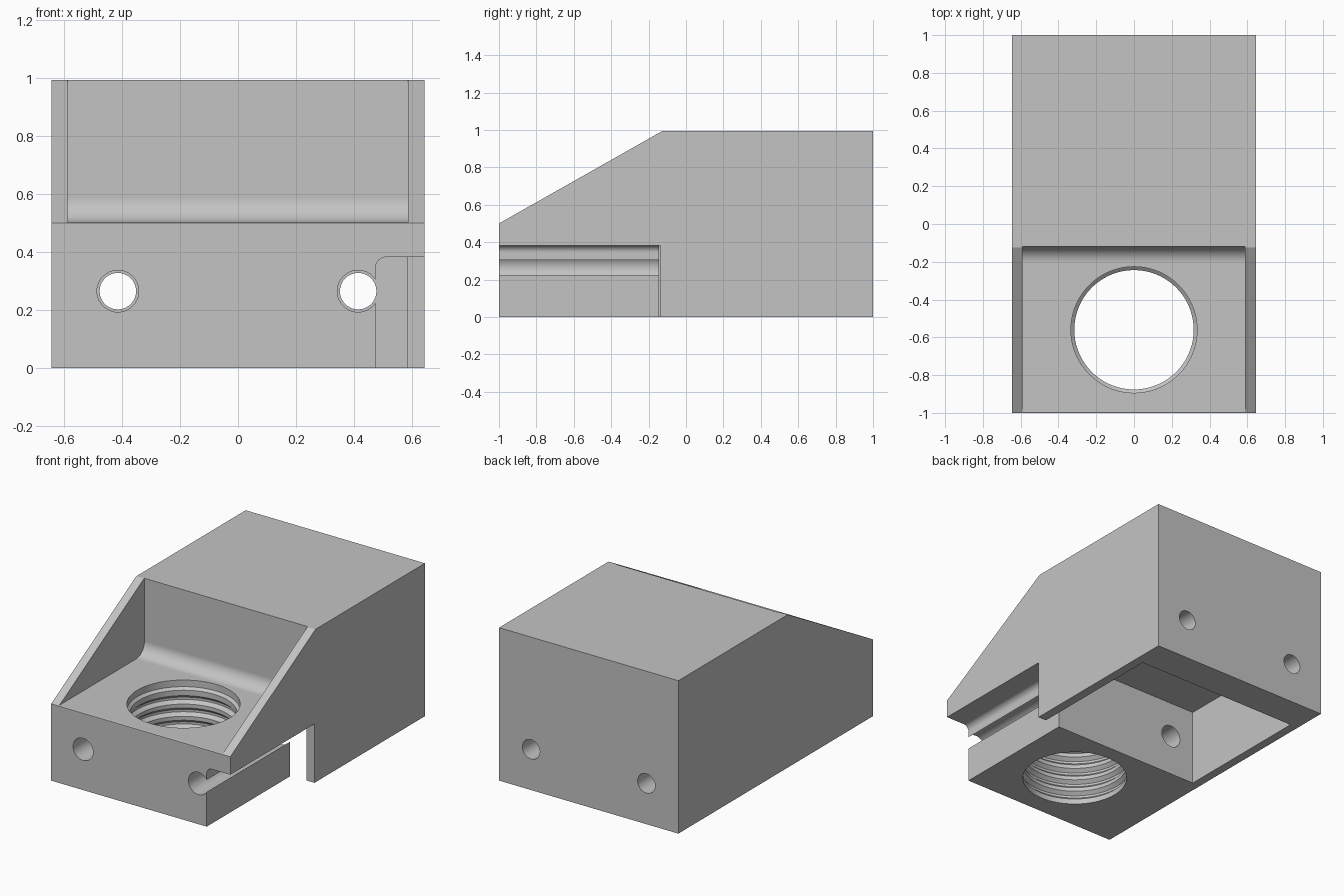
import bpy, bmesh
from math import sin, cos, pi, radians
from mathutils import Vector

if "Cube" in bpy.data.objects:
    bpy.data.objects.remove(bpy.data.objects["Cube"])

grey = bpy.data.materials.new("plain grey")
grey.use_nodes = True
colour = (0.55, 0.55, 0.55, 1)
grey.diffuse_color = colour
grey.node_tree.nodes["Principled BSDF"].inputs["Base Color"].default_value = colour


def finish(bm, name):
    bmesh.ops.recalc_face_normals(bm, faces=bm.faces)
    mesh = bpy.data.meshes.new(name)
    bm.to_mesh(mesh)
    bm.free()
    mesh.materials.append(grey)
    obj = bpy.data.objects.new(name, mesh)
    bpy.context.collection.objects.link(obj)
    return obj


def prism(name, points, axis, start, end):
    """Extrude an outline along x (points are y, z) or along y (points are x, z)."""
    bm = bmesh.new()
    place = (lambda a, b: (start, a, b)) if axis == "x" else (lambda a, b: (a, start, b))
    face = bm.faces.new([bm.verts.new(place(a, b)) for a, b in points])
    out = bmesh.ops.extrude_face_region(bm, geom=[face])["geom"]
    shift = Vector((1, 0, 0) if axis == "x" else (0, 1, 0)) * (end - start)
    bmesh.ops.translate(bm, vec=shift, verts=[v for v in out if isinstance(v, bmesh.types.BMVert)])
    return finish(bm, name)


def arc(a, b, radius, first, last, steps=10):
    angles = [radians(first + (last - first) * i / steps) for i in range(steps + 1)]
    return [(a + radius * cos(t), b + radius * sin(t)) for t in angles]


def lathe(name, profile, centre):
    bm = bmesh.new()
    verts = [bm.verts.new((centre[0] + r, centre[1], z)) for r, z in profile]
    edges = [bm.edges.new(pair) for pair in zip(verts, verts[1:])]
    bmesh.ops.spin(bm, geom=verts + edges, cent=centre, axis=(0, 0, 1), angle=2 * pi, steps=72)
    bmesh.ops.remove_doubles(bm, verts=bm.verts, dist=0.0001)
    return finish(bm, name)


# Main block with sloping front
TOP = 0.995
body = prism("block_body", [(-1, 0), (1, 0), (1, TOP), (-0.125, TOP), (-1, 0.5)], "x", -0.645, 0.645)

# Front recess with a filleted back, between two thin side walls
recess = prism("recess_cutter",
               [(-1.1, 0.503)] + arc(-0.205, 0.588, 0.085, -90, 0) + [(-0.12, 1.2), (-1.1, 1.2)],
               "x", -0.589, 0.587)

# Open cavity in the underside
cavity = prism("cavity_cutter", [(-0.145, -0.1), (0.78, -0.1), (0.78, 0.495), (-0.145, 0.495)],
               "x", -0.588, 0.586)

# Lower side notch with a rounded inner corner
notch = prism("notch_cutter",
              [(0.475, -0.1)] + arc(0.513, 0.345, 0.038, 180, 90) + [(0.75, 0.383), (0.75, -0.1)],
              "y", -1.1, -0.135)

# Large threaded hole with a plain rim at the top
MINOR, MAJOR, PITCH = 0.316, 0.338, 0.08
profile = [(0, -0.1), (MINOR, -0.1)]
for i in range(5):
    z = 0.035 + PITCH * i
    profile += [(MINOR, z), (MAJOR, z + 0.02), (MAJOR, z + 0.035), (MINOR, z + 0.055)]
profile += [(MINOR, 0.445), (0.334, 0.46), (0.334, 0.6), (0, 0.6)]
thread = lathe("thread_cutter", profile, (0, -0.56, 0))

cutters = [recess, cavity, notch, thread]

# Pairs of bolt holes, wider in front than behind
for side in (-1, 1):
    for label, radius, start, end in (("front", 0.072, -1.1, -0.1), ("back", 0.063, 0.7, 1.1)):
        circle = arc(side * 0.415, 0.265, radius, 0, 360, 40)[:-1]
        cutters.append(prism(label + "_hole_cutter", circle, "y", start, end))

# Cut everything out of the block
bpy.ops.object.select_all(action="DESELECT")
bpy.context.view_layer.objects.active = body
body.select_set(True)
for cutter in cutters:
    cutter.hide_render = True
    cut = body.modifiers.new(cutter.name, "BOOLEAN")
    cut.operation = "DIFFERENCE"
    cut.solver = "EXACT"
    cut.object = cutter
    bpy.ops.object.modifier_apply(modifier=cut.name)
    bpy.data.objects.remove(cutter)

# Smooth the curves, keep the edges crisp
bpy.ops.object.shade_smooth_by_angle(angle=radians(25))
weighted = body.modifiers.new("even_shading", "WEIGHTED_NORMAL")
weighted.keep_sharp = True
